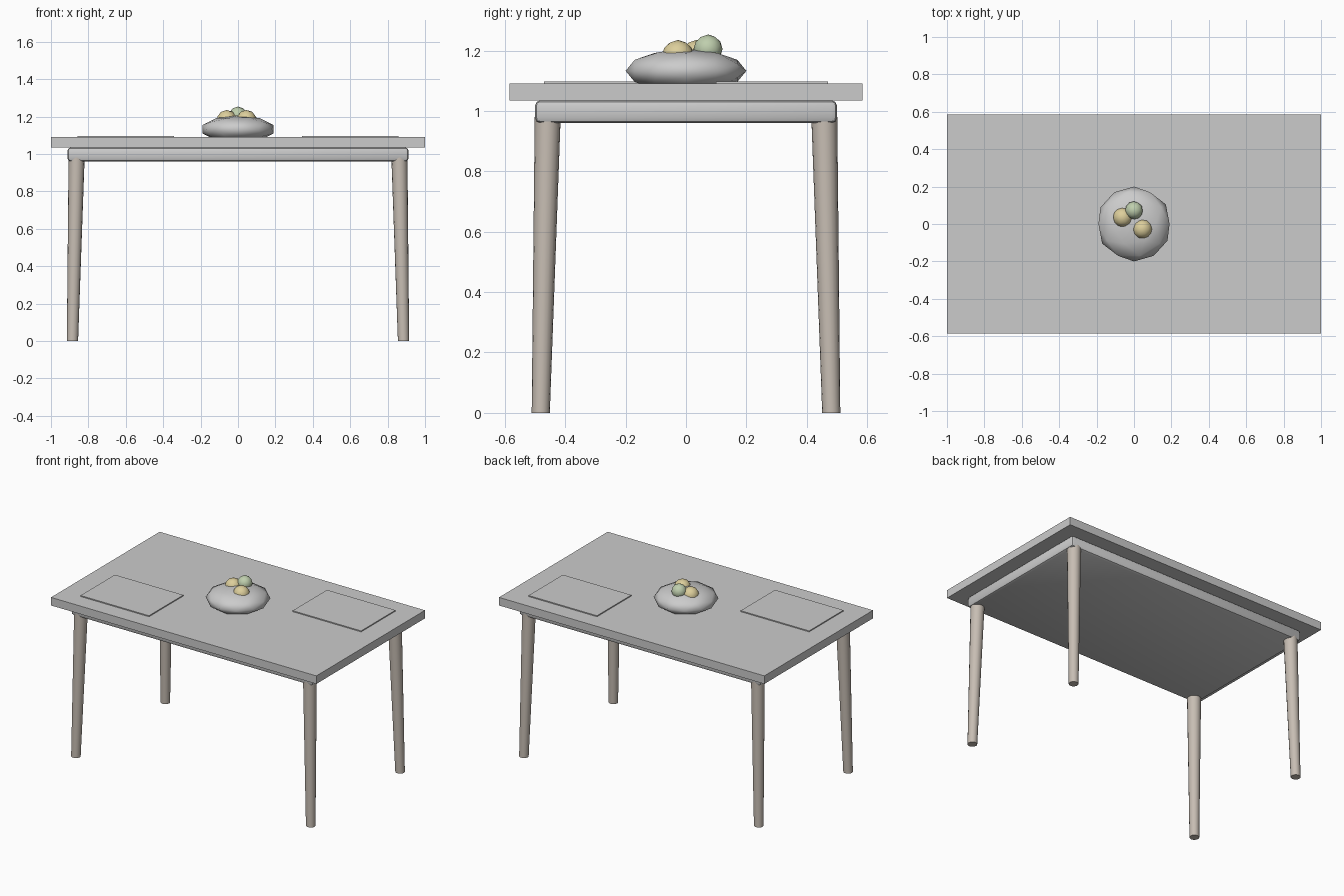
import bpy, bmesh, math

if "Cube" in bpy.data.objects:
    bpy.data.objects.remove(bpy.data.objects["Cube"])


def material(name, rgb):
    m = bpy.data.materials.new(name)
    m.diffuse_color = (*rgb, 1)
    m.use_nodes = True
    m.node_tree.nodes["Principled BSDF"].inputs["Base Color"].default_value = m.diffuse_color
    return m


def finish(name, bm, mat=None, smooth=True, angle=40):
    me = bpy.data.meshes.new(name)
    bm.to_mesh(me)
    bm.free()
    ob = bpy.data.objects.new(name, me)
    bpy.context.collection.objects.link(ob)
    if mat:
        me.materials.append(mat)
    if smooth:
        bpy.ops.object.select_all(action='DESELECT')
        ob.select_set(True)
        bpy.context.view_layer.objects.active = ob
        bpy.ops.object.shade_smooth_by_angle(angle=math.radians(angle))
    return ob


def box(name, x, y, z, bevel=0.0):
    """Box from (min, max) ranges, with optional rounded edges."""
    bm = bmesh.new()
    bmesh.ops.create_cube(bm, size=1)
    for v in bm.verts:
        for i, (lo, hi) in enumerate((x, y, z)):
            v.co[i] = lo if v.co[i] < 0 else hi
    if bevel:
        bmesh.ops.bevel(bm, geom=bm.edges[:], offset=bevel, segments=2,
                        profile=0.5, affect='EDGES')
    return finish(name, bm, smooth=bool(bevel))


def ball(name, centre, radii, mat=None):
    """Low-poly icosphere with its pole along y."""
    bm = bmesh.new()
    bmesh.ops.create_icosphere(bm, subdivisions=2, radius=1)
    for v in bm.verts:
        x, y, z = v.co
        v.co = [c + r * p for c, r, p in zip(centre, radii, (x, -z, y))]
    return finish(name, bm, mat, angle=60)


wood = material("leg_wood", (0.57, 0.51, 0.45))
yellow = material("yellow_fruit", (0.72, 0.62, 0.33))
green = material("green_fruit", (0.52, 0.62, 0.42))

# Table top and the slab below it
box("table_top", (-1, 1), (-0.585, 0.585), (1.035, 1.09))
box("apron", (-0.912, 0.912), (-0.5, 0.5), (0.96, 1.035), bevel=0.018)

# Splayed, tapered legs
for side, sx in (("left", -1), ("right", 1)):
    for end, sy in (("front", -1), ("back", 1)):
        bm = bmesh.new()
        bmesh.ops.create_cone(bm, cap_ends=True, segments=16,
                              radius1=0.03, radius2=0.043, depth=0.98)
        for v in bm.verts:
            top = v.co.z > 0
            v.co.x += sx * (0.863 if top else 0.885)
            v.co.y += sy * (0.458 if top else 0.481)
            v.co.z += 0.49
        finish(f"{end}_{side}_leg", bm, wood)

# Placemats
for name, s in (("left_placemat", -1), ("right_placemat", 1)):
    box(name, sorted((s * 0.342, s * 0.858)), sorted((s * 0.1, s * 0.47)),
        (1.088, 1.097))

# Bowl and fruit
ball("bowl", (0, 0, 1.1325), (0.2, 0.2, 0.073))
ball("left_fruit", (-0.06, 0.035, 1.183), (0.053, 0.053, 0.052), yellow)
ball("right_fruit", (0.045, -0.027, 1.183), (0.053, 0.053, 0.052), yellow)
ball("back_fruit", (0, 0.073, 1.205), (0.048, 0.048, 0.048), green)
